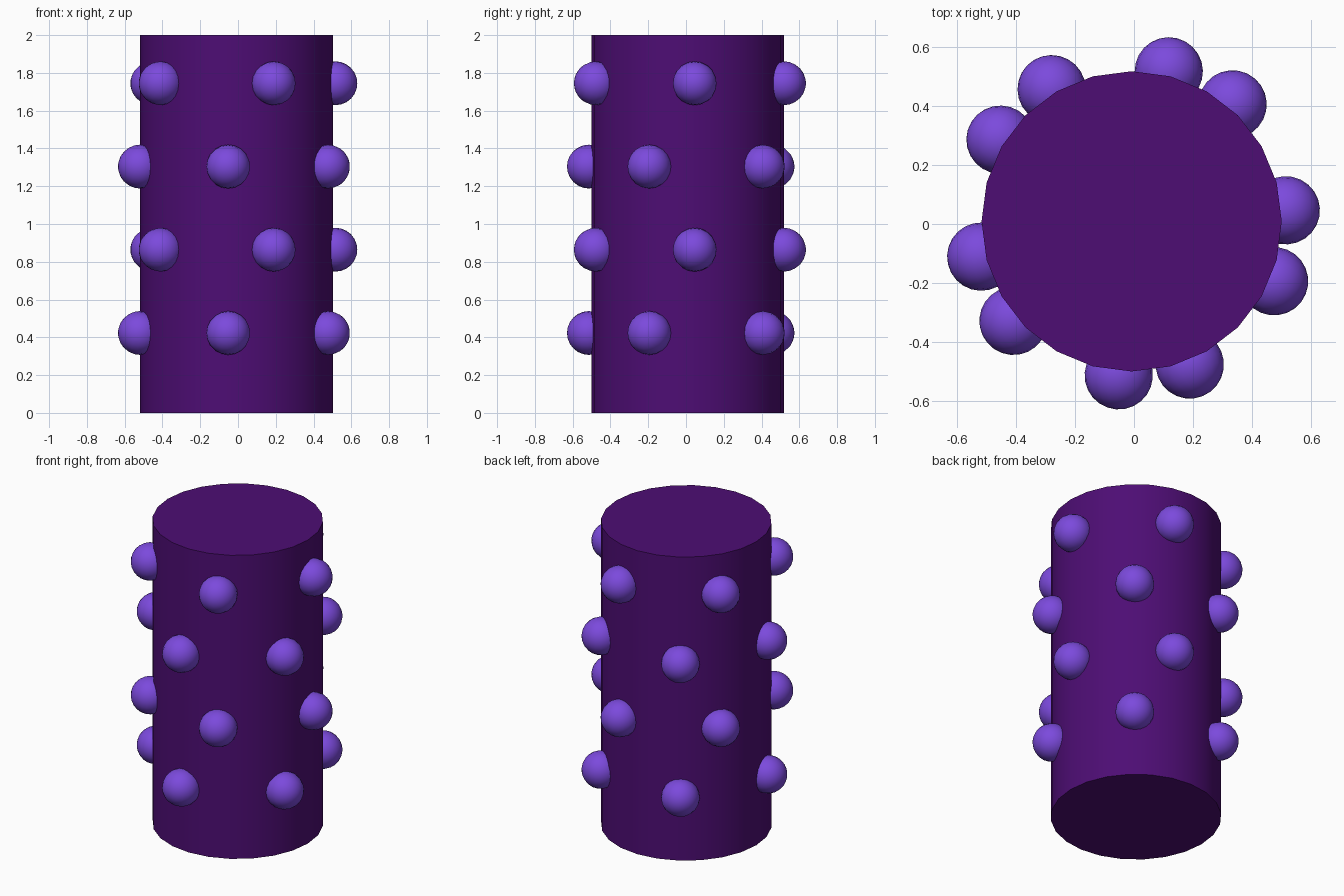
import bpy, math
from mathutils import Vector

if "Cube" in bpy.data.objects:
    bpy.data.objects.remove(bpy.data.objects["Cube"])

CX, CY = -0.008, 0.009      # column axis
DIST, BUMP_R = 0.525, 0.116


def material(name, rgb):
    m = bpy.data.materials.new(name)
    m.diffuse_color = (*rgb, 1)
    m.use_nodes = True
    m.node_tree.nodes["Principled BSDF"].inputs["Base Color"].default_value = m.diffuse_color
    return m


dark = material("deep purple", (0.075, 0.004, 0.175))
light = material("light violet", (0.20, 0.068, 0.72))


def finish(name, mat):
    ob = bpy.context.object
    ob.name = name
    ob.data.materials.append(mat)
    bpy.ops.object.shade_smooth_by_angle(angle=math.radians(40))
    return ob


# Column
bpy.ops.mesh.primitive_cylinder_add(vertices=24, radius=0.51, depth=2,
                                    location=(CX, CY, 1))
finish("column", dark)

# Rings of five round studs, alternate rings turned; poles point outwards
for row, z in enumerate((0.423, 0.864, 1.304, 1.745)):
    start = 49.2 if row % 2 == 0 else 4.1
    for k in range(5):
        a = math.radians(start + 72 * k)
        out = Vector((math.cos(a), math.sin(a), 0))
        bpy.ops.mesh.primitive_uv_sphere_add(
            segments=20, ring_count=12, radius=BUMP_R,
            location=Vector((CX, CY, z)) + out * DIST,
            rotation=out.to_track_quat('Z', 'Y').to_euler())
        finish(f"stud_{row + 1}_{k + 1}", light)
